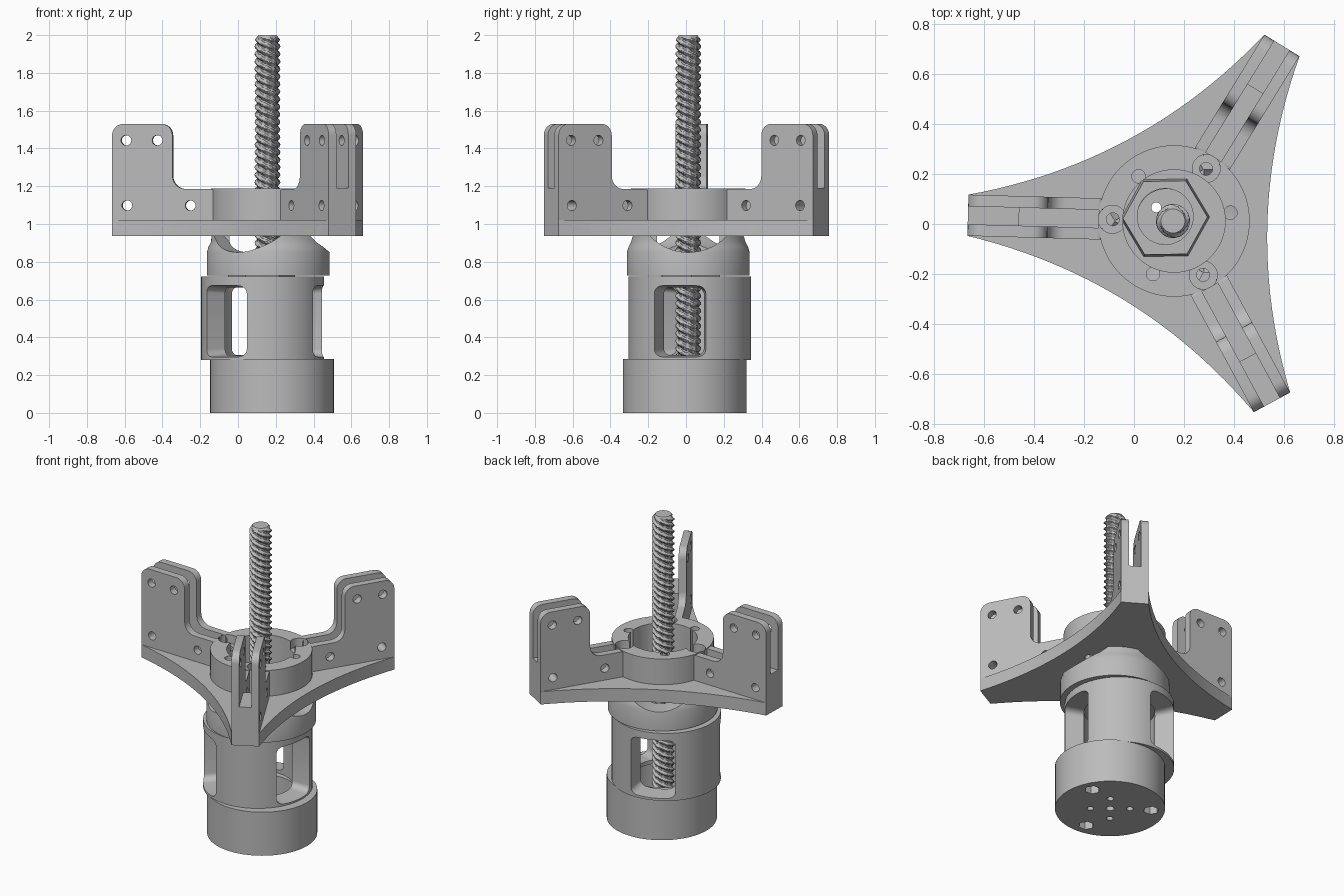
import bpy, bmesh
from math import cos, sin, pi, radians
from mathutils import Matrix, Vector

if "Cube" in bpy.data.objects:
    bpy.data.objects.remove(bpy.data.objects["Cube"])

grey = bpy.data.materials.new("plain_grey")
grey.use_nodes = True
COLOUR = (0.5, 0.5, 0.5, 1)
grey.diffuse_color = COLOUR
grey.node_tree.nodes["Principled BSDF"].inputs["Base Color"].default_value = COLOUR

HUB = (0.16, 0.012)
BASE = (0.18, -0.007)
BODY = (0.13, 0.02)
ARM_ANGLES = [58.4, 178.4, 298.4]
RX = Matrix.Rotation(pi / 2, 4, 'X')   # profile (radius, height), depth along tangent
RY = Matrix.Rotation(pi / 2, 4, 'Y')   # profile (-height, tangent), depth along radius
parts = []


def frame(centre, angle=0):
    return Matrix.Translation((*centre, 0)) @ Matrix.Rotation(radians(angle), 4, 'Z')


def finish(name, bm, matrix):
    bmesh.ops.transform(bm, matrix=matrix, verts=bm.verts)
    bmesh.ops.recalc_face_normals(bm, faces=bm.faces)
    mesh = bpy.data.meshes.new(name)
    bm.to_mesh(mesh)
    bm.free()
    mesh.materials.append(grey)
    obj = bpy.data.objects.new(name, mesh)
    bpy.context.scene.collection.objects.link(obj)
    return obj


def prism(name, pts, z0, z1, matrix=Matrix(), flare=(1, 1)):
    """Extrude an outline from z0 to z1; flare widens the far end."""
    bm = bmesh.new()
    mid = sum((Vector(p) for p in pts), Vector((0, 0))) / len(pts)
    low = [bm.verts.new((x, y, z0)) for x, y in pts]
    high = [bm.verts.new((mid.x + (x - mid.x) * flare[0],
                          mid.y + (y - mid.y) * flare[1], z1)) for x, y in pts]
    bm.faces.new(low)
    bm.faces.new(high)
    for i in range(len(pts)):
        j = (i + 1) % len(pts)
        bm.faces.new((low[i], low[j], high[j], high[i]))
    return finish(name, bm, matrix)


def lathe(name, profile, centre, steps=72):
    bm = bmesh.new()
    vs = [bm.verts.new((r, 0, z)) for r, z in profile]
    edges = [bm.edges.new(pair) for pair in zip(vs, vs[1:])]
    if profile[0][0] > 0:
        edges.append(bm.edges.new((vs[-1], vs[0])))
    bmesh.ops.spin(bm, geom=vs + edges, cent=(0, 0, 0), axis=(0, 0, 1),
                   angle=2 * pi, steps=steps)
    bmesh.ops.remove_doubles(bm, verts=bm.verts, dist=1e-5)
    return finish(name, bm, frame(centre))


def circle(r, x=0, y=0, n=32, turn=0):
    return [(x + r * cos(turn + 2 * pi * i / n), y + r * sin(turn + 2 * pi * i / n))
            for i in range(n)]


def polar(r, angle):
    return r * cos(radians(angle)), r * sin(radians(angle))


def rounded(corners, n=7):
    """Outline from (x, y, radius) right-angled corners."""
    out = []
    for i, (x, y, rad) in enumerate(corners):
        p = Vector((x, y))
        a = (Vector(corners[i - 1][:2]) - p).normalized() * rad
        b = (Vector(corners[(i + 1) % len(corners)][:2]) - p).normalized() * rad
        for k in range(n if rad else 1):
            t = pi / 2 * k / (n - 1)
            out.append(tuple(p + a * (1 - sin(t)) + b * (1 - cos(t))))
    return out


def box(x0, x1, y0, y1, rad=0):
    return rounded([(x0, y0, rad), (x1, y0, rad), (x1, y1, rad), (x0, y1, rad)])


def cut(obj, cutters):
    """Subtract each cutter, keep the result and discard the cutters."""
    for c in cutters:
        mod = obj.modifiers.new("cut", 'BOOLEAN')
        mod.operation, mod.solver, mod.object = 'DIFFERENCE', 'EXACT', c
    graph = bpy.context.evaluated_depsgraph_get()
    mesh = bpy.data.meshes.new_from_object(obj.evaluated_get(graph))
    obj.modifiers.clear()
    obj.data = mesh
    for c in cutters:
        bpy.data.objects.remove(c)
    parts.append(obj)


# Base cup with hex pockets and small holes underneath
base = lathe("base_cup", [(0, 0), (0.327, 0), (0.327, 0.285), (0.2, 0.285),
                          (0.2, 0.1), (0, 0.1)], BASE)
tools = [prism("cutter", circle(0.047, *polar(0.245, 25 + 120 * k), n=6), -0.1, 0.07, frame(BASE))
         for k in range(3)]
tools += [prism("cutter", circle(0.02, *polar(0.117, 51 + 90 * k), n=20), -0.1, 0.2, frame(BASE))
          for k in range(4)]
tools.append(prism("cutter", circle(0.024, n=20), -0.1, 0.06, frame(BASE)))
cut(base, tools)

# Body tube with three flared windows
body = lathe("windowed_body", [(0.325, 0.28), (0.325, 0.722), (0.12, 0.722), (0.12, 0.67),
                               (0.21, 0.67), (0.21, 0.28)], BODY)
cut(body, [prism("cutter", box(-0.66, -0.31, -0.1, 0.1, 0.035), 0.15, 0.36,
                 frame(BODY, a) @ RY, (1.1, 1.55)) for a in (-10, 110, 230)])

# Hex nut around the screw
nut = prism("hex_nut", circle(0.178, n=6), 0.72, 0.8, frame((0.125, 0.025), 1), (0.95, 0.95))
cut(nut, [prism("cutter", circle(0.112), 0.6, 0.9, frame((0.125, 0.03)))])

# Shoulder collar with scalloped rim
collar = lathe("shoulder_collar", [(0.325, 0.727), (0.325, 0.85), (0.316, 0.88), (0.303, 0.905),
                                   (0.3, 0.94), (0.205, 0.94), (0.205, 0.727)], HUB)
cut(collar, [prism("cutter", circle(0.28, -1.13, 0, 64), 0.12, 0.4, frame(HUB, a) @ RY)
             for a in (0, 120, 240)])


# Holes shared by the plate and the hub ring
def hub_holes():
    holes = [prism("cutter", circle(0.205, n=72), 0.5, 1.5, frame(HUB))]
    for a in ARM_ANGLES:
        holes.append(prism("cutter", circle(0.026, *polar(0.245, a), 20), 0.5, 1.5, frame(HUB)))
        holes.append(prism("cutter", circle(0.027, *polar(0.228, a + 70), 20), 0.5, 1.5, frame(HUB)))
    return holes


# Three-pointed plate with concave sides
outline = []
for a in ARM_ANGLES:
    start = Matrix.Rotation(radians(a), 2) @ Vector((0.825, 0.0825))
    end = Matrix.Rotation(radians(a + 120), 2) @ Vector((0.825, -0.0825))
    inward = -(start + end).normalized()
    for i in range(25):
        t = i / 24
        outline.append(tuple(start.lerp(end, t) + inward * 0.44 * t * (1 - t)))
plate = prism("three_point_plate", outline, 0.937, 1.02, frame(HUB))
cut(plate, hub_holes())

# Hub ring with counterbored screw seats
ring = lathe("hub_ring", [(0.303, 1.01), (0.303, 1.188), (0.19, 1.188), (0.19, 1.01)], HUB)
seats = [prism("cutter", circle(0.056, *polar(0.247, a)), 1.13, 1.4, frame(HUB)) for a in ARM_ANGLES]
cut(ring, hub_holes() + seats)

# Forked brackets on the three points
SIDE = rounded([(0.285, 1.01, 0), (0.825, 1.01, 0), (0.825, 1.53, 0.06), (0.505, 1.53, 0.06),
                (0.505, 1.185, 0.07), (0.285, 1.185, 0.02)])
for n, a in enumerate(ARM_ANGLES):
    arm = frame(HUB, a) @ RX
    bracket = prism(f"forked_bracket_{n + 1}", SIDE, -0.0825, 0.0825, arm)
    tools = [prism("cutter", rounded([(0.2, 1.025, 0), (0.62, 1.025, 0), (0.62, 1.19, 0),
                                      (0.9, 1.19, 0), (0.9, 1.7, 0), (0.2, 1.7, 0)]),
                   -0.036, 0.036, arm)]
    tools += [prism("cutter", circle(0.027, r, z, 24), -0.2, 0.2, arm)
              for r, z in ((0.75, 1.443), (0.585, 1.443), (0.745, 1.098), (0.41, 1.098))]
    cut(bracket, tools)

# Multi-start threaded screw
SIDES, ROWS, Z0, Z1, PITCH, STARTS = 36, 330, 0.1, 2.0, 0.04, 4
bm = bmesh.new()
rows = []
for j in range(ROWS + 1):
    z = Z0 + (Z1 - Z0) * j / ROWS
    row = []
    for i in range(SIDES):
        phase = (z / PITCH + STARTS * i / SIDES) % 1
        ridge = min(1, max(0, 1.5 - 5 * abs(phase - 0.5)))
        r = min(0.053 + 0.015 * ridge, 0.048 + (Z1 - z) * 0.8)
        row.append(bm.verts.new((*polar(r, 360 * i / SIDES), z)))
    rows.append(row)
for lo, hi in zip(rows, rows[1:]):
    for i in range(SIDES):
        k = (i + 1) % SIDES
        bm.faces.new((lo[i], lo[k], hi[k], hi[i]))
bm.faces.new(rows[0])
bm.faces.new(rows[-1])
parts.append(finish("threaded_screw", bm, frame((0.156, 0.012))))

# Smooth curved walls, keep edges sharp
bpy.ops.object.select_all(action='DESELECT')
for obj in parts:
    obj.select_set(True)
bpy.context.view_layer.objects.active = parts[0]
bpy.ops.object.shade_smooth_by_angle(angle=radians(25))
